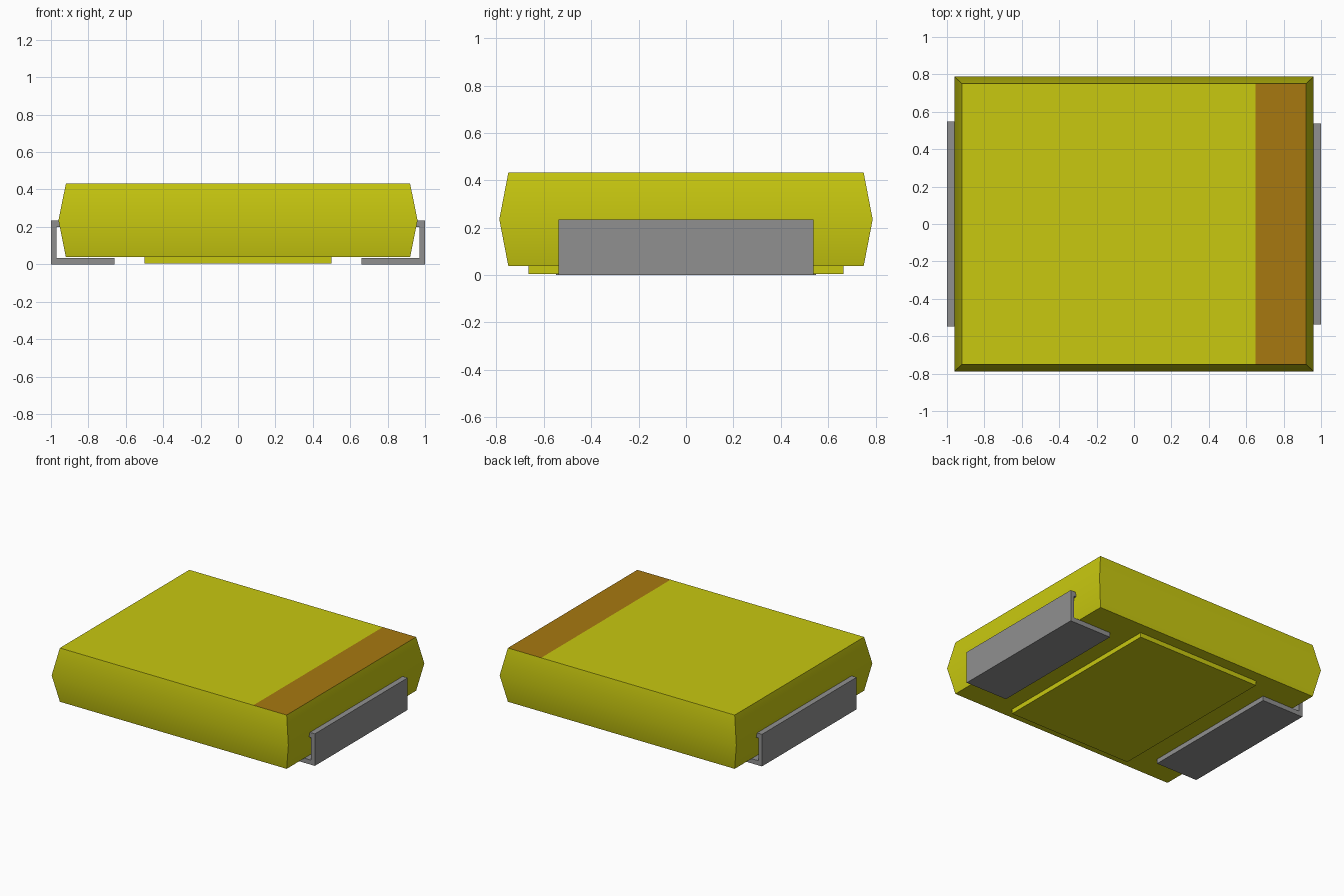
import bpy, bmesh, math

old = bpy.data.objects.get("Cube")
if old:
    bpy.data.objects.remove(old, do_unlink=True)


def material(name, rgb):
    m = bpy.data.materials.new(name)
    m.use_nodes = True
    m.diffuse_color = (*rgb, 1)
    m.node_tree.nodes["Principled BSDF"].inputs["Base Color"].default_value = (*rgb, 1)
    return m


YELLOW = material("yellow casing", (0.58, 0.58, 0.005))
BROWN = material("brown band", (0.39, 0.19, 0.005))
GREY = material("grey metal", (0.28, 0.28, 0.28))


def finish(name, bm, *mats):
    bmesh.ops.recalc_face_normals(bm, faces=bm.faces)
    mesh = bpy.data.meshes.new(name)
    bm.to_mesh(mesh)
    bm.free()
    for m in mats:
        mesh.materials.append(m)
    ob = bpy.data.objects.new(name, mesh)
    bpy.context.collection.objects.link(ob)
    return ob


def stack(rings):
    """Closed solid from rectangles given as (half x, half y, z)."""
    bm = bmesh.new()
    loops = [[bm.verts.new((sx * hx, sy * hy, z))
              for sx, sy in ((-1, -1), (1, -1), (1, 1), (-1, 1))]
             for hx, hy, z in rings]
    for a, b in zip(loops, loops[1:]):
        for i in range(4):
            j = (i + 1) % 4
            bm.faces.new((a[i], a[j], b[j], b[i]))
    bm.faces.new(loops[0][::-1])
    bm.faces.new(loops[-1])
    return bm


# Casing: widest at mid height, with a polarity band cut into the top face
bm = stack([(0.92, 0.75, 0.038), (0.96, 0.788, 0.235), (0.92, 0.75, 0.432)])
bm.normal_update()
top = max(bm.faces, key=lambda f: f.calc_center_median().z)
bmesh.ops.bisect_plane(bm, geom=[top, *top.edges, *top.verts],
                       plane_co=(0.65, 0, 0), plane_no=(1, 0, 0))
for f in bm.faces:
    c = f.calc_center_median()
    f.material_index = int(c.z > 0.43 and c.x > 0.65)
casing = finish("casing", bm, YELLOW, BROWN)
bpy.ops.object.select_all(action="DESELECT")
casing.select_set(True)
bpy.context.view_layer.objects.active = casing
bpy.ops.object.shade_smooth_by_angle(angle=math.radians(30))

# Raised pad beneath the casing
finish("bottom_pad", stack([(0.5, 0.665, 0.004), (0.5, 0.665, 0.038)]), YELLOW)

# Folded terminals: foot, upright and a short tab entering the casing
PROFILE = [(0.66, 0), (1, 0), (1, 0.235), (0.94, 0.235), (0.94, 0.2),
           (0.97, 0.2), (0.97, 0.034), (0.66, 0.034)]
for name, side, half in (("left_terminal", 1, 0.538), ("right_terminal", -1, 0.548)):
    bm = bmesh.new()
    face = bm.faces.new([bm.verts.new((side * x, -half, z)) for x, z in PROFILE])
    ext = bmesh.ops.extrude_face_region(bm, geom=[face], use_keep_orig=True)
    bmesh.ops.translate(bm, vec=(0, 2 * half, 0),
                        verts=[v for v in ext["geom"] if isinstance(v, bmesh.types.BMVert)])
    finish(name, bm, GREY)
